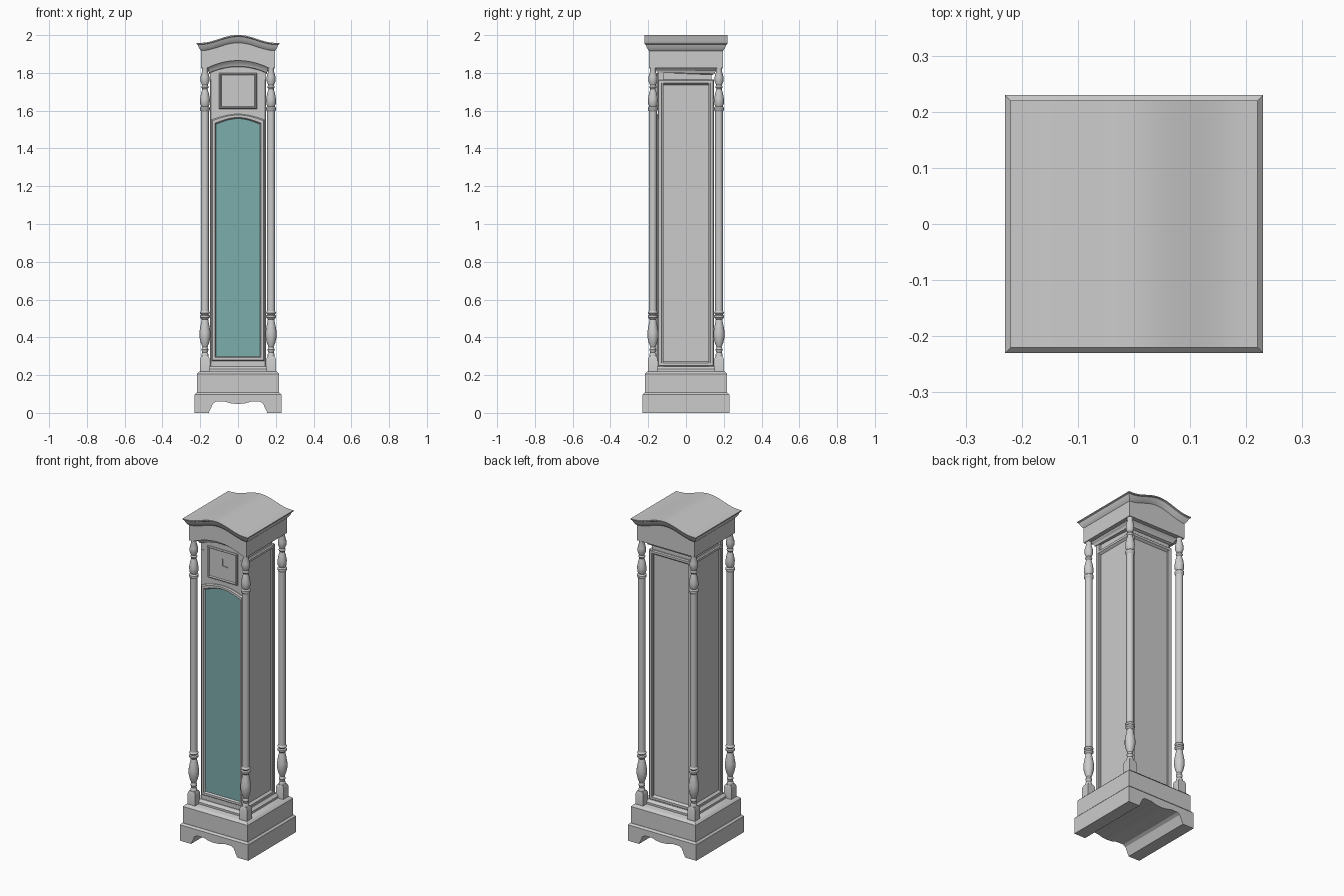
import bpy, bmesh, math
from mathutils import Matrix

cube = bpy.data.objects.get("Cube")
if cube:
    bpy.data.objects.remove(cube, do_unlink=True)


def material(name, rgb):
    m = bpy.data.materials.new(name)
    m.use_nodes = True
    m.diffuse_color = (*rgb, 1)
    m.node_tree.nodes["Principled BSDF"].inputs["Base Color"].default_value = (*rgb, 1)
    return m


GREY = material("grey case", (0.6, 0.6, 0.6))
TEAL = material("teal glass", (0.2, 0.42, 0.41))


def finish(name, bm, mats=(GREY,), transform=None):
    bmesh.ops.recalc_face_normals(bm, faces=bm.faces)
    if transform:
        bm.transform(transform)
    mesh = bpy.data.meshes.new(name)
    bm.to_mesh(mesh)
    bm.free()
    for m in mats:
        mesh.materials.append(m)
    ob = bpy.data.objects.new(name, mesh)
    bpy.context.collection.objects.link(ob)
    bpy.ops.object.select_all(action='DESELECT')
    ob.select_set(True)
    bpy.context.view_layer.objects.active = ob
    bpy.ops.object.shade_smooth_by_angle(angle=math.radians(28))
    return ob


def bridge(bm, rings):
    """Join successive closed rings of vertices with quads."""
    for a, b in zip(rings, rings[1:]):
        for i in range(len(a)):
            j = (i + 1) % len(a)
            bm.faces.new((a[i], a[j], b[j], b[i]))


def square_loft(name, rings, us=(-1, 1), centre=(0, 0)):
    """Stack square rings (half width, front height rule, back height rule)."""
    bm = bmesh.new()
    n, loops = len(us), []
    for half, front, back in rings:
        row = [(u * half, -half, front(u * half)) for u in us]
        row += [(u * half, half, back(u * half)) for u in reversed(us)]
        loops.append([bm.verts.new((x + centre[0], y + centre[1], z)) for x, y, z in row])
    bridge(bm, loops)
    for loop in (loops[0], loops[-1]):
        for i in range(n - 1):
            bm.faces.new((loop[i], loop[i + 1], loop[-2 - i], loop[-1 - i]))
    return finish(name, bm)


def level(z):
    return lambda x: z


def box(name, lo, hi):
    bm = bmesh.new()
    bmesh.ops.create_cube(bm, size=1)
    for v in bm.verts:
        v.co = [a + (c + 0.5) * (b - a) for c, a, b in zip(v.co, lo, hi)]
    return finish(name, bm)


def panel(name, w, z0, z1, rise, steps, angle=0, glass=False):
    """Moulded plate: steps are (inset, distance from the middle axis)."""
    bm = bmesh.new()
    loops = []
    for inset, depth in steps:
        h = w - inset
        pts = [(-h, z0 + inset), (h, z0 + inset)]
        ts = [1 - k / 6 for k in range(13)] if rise else (1, -1)
        pts += [(h * t, z1 - inset + rise * math.cos(t * math.pi / 2)) for t in ts]
        loops.append([bm.verts.new((x, -depth, z)) for x, z in pts])
    bridge(bm, loops)
    bm.faces.new(loops[0])
    pane = bm.faces.new(loops[-1])
    if glass:
        pane.material_index = 1
    return finish(name, bm, (GREY, TEAL), Matrix.Rotation(angle, 4, 'Z'))


def lathe(name, profile, x, y, sides=16):
    bm = bmesh.new()
    loops = []
    for r, z in profile:
        loops.append([bm.verts.new((x + r * math.cos(a), y + r * math.sin(a), z))
                      for a in (math.tau * k / sides for k in range(sides))])
    bridge(bm, loops)
    bm.faces.new(loops[0])
    bm.faces.new(loops[-1])
    return finish(name, bm)


# Stepped plinth with a shaped cut-out running under it
foot = [(0.23, 0), (0.155, 0), (0.132, 0.05), (0.115, 0.06), (0.07, 0.06), (0.035, 0.05)]
lift = dict(foot)
xs = [-x for x, z in foot] + [0] + [x for x, z in reversed(foot)]


def underside(x):
    key = min(lift, key=lambda k: abs(k - abs(x)))
    return 0.047 if abs(x) < 0.01 else lift[key]


square_loft("plinth", [(0.23, underside, underside)] +
            [(h, level(z), level(z)) for h, z in
             ((0.23, 0.097), (0.22, 0.107), (0.218, 0.107), (0.218, 0.207),
              (0.208, 0.217), (0.2, 0.22))], [x / 0.23 for x in xs])
square_loft("body_footing", [(h, level(z), level(z)) for h, z in
                             ((0.165, 0.21), (0.165, 0.232), (0.15, 0.246))])

# Case body and its moulded panels
box("case_core", (-0.135, -0.135, 0.22), (0.135, 0.135, 1.84))
box("front_board", (-0.147, -0.145, 0.24), (0.147, -0.12, 1.83))
moulding = [(0, 0.12), (0, 0.143), (0.005, 0.149), (0.018, 0.149), (0.022, 0.144),
            (0.028, 0.136)]
for label, turn in (("left", 1), ("back", 2), ("right", 3)):
    panel(label + "_panel", 0.147, 0.245, 1.765, 0, moulding, turn * math.pi / 2)
panel("glazed_door", 0.14, 0.275, 1.552, 0.03,
      [(0, 0.14), (0, 0.15), (0.005, 0.157), (0.018, 0.157), (0.024, 0.147)], glass=True)

# Square dial with two hands
panel("dial", 0.1, 1.61, 1.80, 0,
      [(0, 0.14), (0, 0.152), (0.004, 0.157), (0.008, 0.157), (0.012, 0.149)])
box("minute_hand", (-0.002, -0.154, 1.70), (0.002, -0.148, 1.745))
box("hour_hand", (-0.002, -0.154, 1.70), (0.032, -0.148, 1.704))


# Hood with an arched front, carrying a flared, bowed cornice
def arched(z, rise):
    return lambda x: z + rise * max(0, 1 - (x / 0.165) ** 2)


def bowed(z, rise):
    return lambda x: z + rise * (0.5 + 0.5 * math.cos(math.pi * min(1, abs(x) / 0.2)))


hood = [(h, arched(z, 0.04), level(z)) for h, z in
        ((0.14, 1.79), (0.152, 1.795), (0.157, 1.81), (0.165, 1.818), (0.17, 1.825),
         (0.195, 1.825))]
hood += [(h, bowed(z, 0.042), bowed(z, 0.042)) for h, z in
         ((0.195, 1.917), (0.2, 1.922), (0.208, 1.935), (0.214, 1.95), (0.22, 1.953),
          (0.22, 1.959))]
square_loft("hood_and_cornice", hood, [k / 12 for k in range(-12, 13)])

# Turned corner columns on square blocks
turning = [(0.019, 0.29), (0.019, 0.31), (0.014, 0.32), (0.019, 0.335), (0.014, 0.35),
           (0.022, 0.37), (0.029, 0.40), (0.029, 0.43), (0.022, 0.47), (0.017, 0.495),
           (0.026, 0.505), (0.026, 0.515), (0.019, 0.52), (0.027, 0.53), (0.021, 0.54),
           (0.021, 1.595), (0.027, 1.605), (0.027, 1.615), (0.019, 1.622), (0.025, 1.635),
           (0.026, 1.66), (0.021, 1.69), (0.014, 1.715), (0.02, 1.725), (0.015, 1.735),
           (0.023, 1.755), (0.023, 1.78), (0.015, 1.81), (0.018, 1.83)]
for side, sx in (("left", 1), ("right", -1)):
    for end, sy in (("front", -1), ("back", 1)):
        x, y = 0.175 * sx, 0.175 * sy
        square_loft(f"{end}_{side}_block", [(h, level(z), level(z)) for h, z in
                    ((0.025, 0.21), (0.025, 0.285), (0.019, 0.3))], centre=(x, y))
        lathe(f"{end}_{side}_column", turning, x, y)
